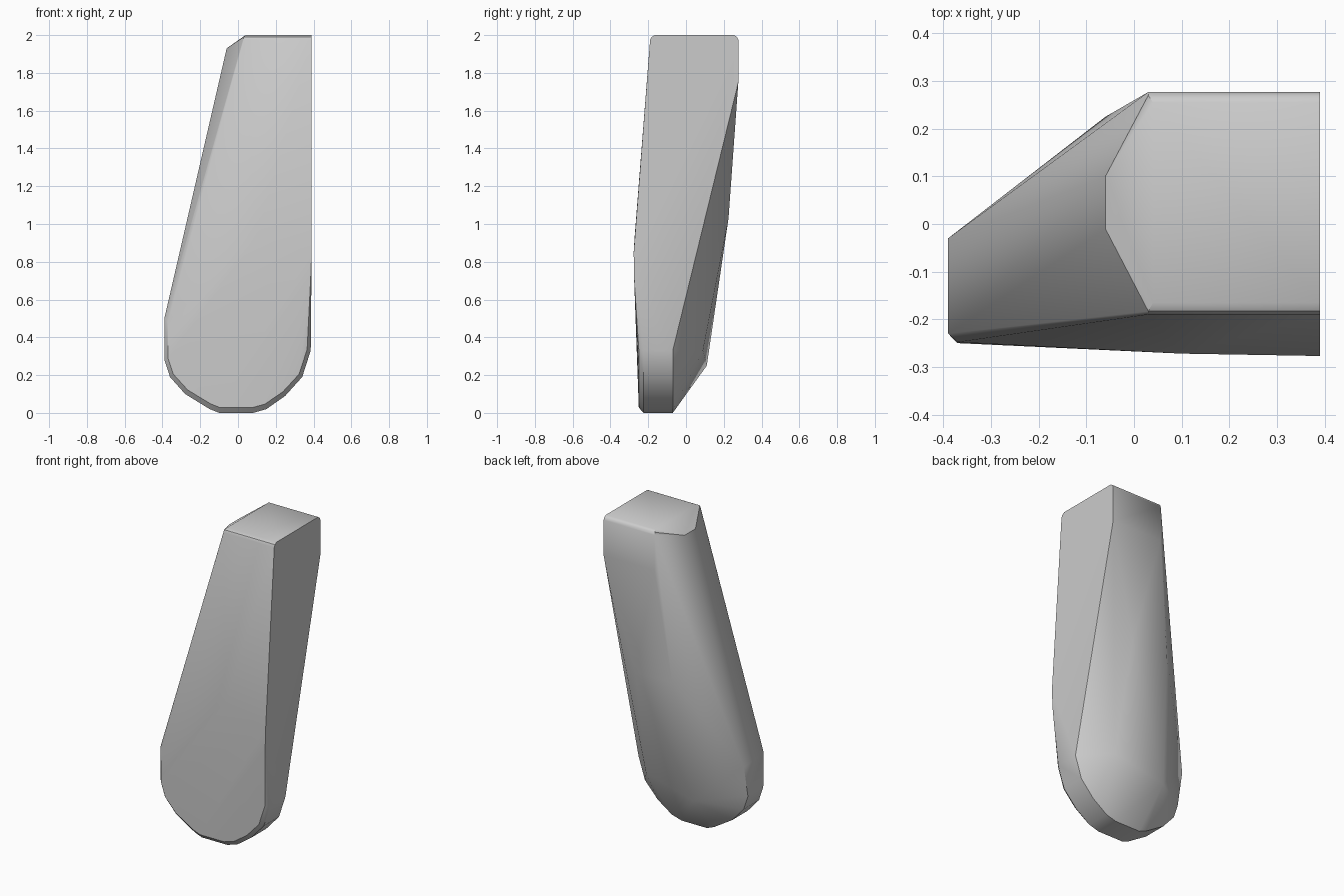
import bpy, bmesh, math

cube = bpy.data.objects.get("Cube")
if cube:
    bpy.data.objects.remove(cube, do_unlink=True)

gray = bpy.data.materials.new("plain gray")
gray.use_nodes = True
color = (0.6, 0.6, 0.6, 1)
gray.diffuse_color = color
gray.node_tree.nodes["Principled BSDF"].inputs["Base Color"].default_value = color

points = []

# Flat top with softened front and back edges
for x in (0.04, 0.39):
    points += [(x, -0.165, 2.0), (x, 0.255, 2.0)]
for x in (0.03, 0.39):
    points += [(x, -0.19, 1.975), (x, 0.277, 1.975), (x, -0.183, 1.99), (x, 0.27, 1.99)]
    points.append((x, 0.277, 1.75))

# Sloped corner beside the top
points += [(-0.06, -0.01, 1.93), (-0.06, 0.10, 1.93)]

# Shallow bulge on the front
points += [(0.10, -0.272, 0.93), (0.39, -0.277, 0.85), (0.385, -0.275, 0.72)]

# Tapering back
points += [(-0.06, 0.225, 1.03), (0.20, 0.225, 1.03),
           (-0.13, 0.11, 0.25), (0.22, 0.09, 0.33)]

# Narrow outer side
points += [(-0.39, -0.23, 0.50), (-0.39, -0.03, 0.48), (-0.37, -0.248, 0.48)]

# Rounded lower rim, with a beveled front edge
rim = [(-0.39, 0.28), (-0.36, 0.19), (-0.28, 0.10), (-0.15, 0.02), (-0.10, 0),
       (0.08, 0), (0.15, 0.02), (0.25, 0.09), (0.34, 0.19), (0.385, 0.33)]
for x, z in rim:
    points += [(x, -0.225, z), (x, -0.07, z)]
    points.append((x * 0.95, -0.25, 0.4 + (z - 0.4) * 0.93))

# Wrap the outline points in one closed body
bm = bmesh.new()
for p in points:
    bm.verts.new(p)
hull = bmesh.ops.convex_hull(bm, input=bm.verts)
loose = {v for v in hull["geom_interior"] + hull["geom_unused"]
         if isinstance(v, bmesh.types.BMVert)}
bmesh.ops.delete(bm, geom=list(loose), context="VERTS")
bmesh.ops.dissolve_limit(bm, angle_limit=math.radians(1), verts=bm.verts, edges=bm.edges)
bmesh.ops.recalc_face_normals(bm, faces=bm.faces)
mesh = bpy.data.meshes.new("tapered_body")
bm.to_mesh(mesh)
bm.free()
body = bpy.data.objects.new("tapered_body", mesh)
bpy.context.collection.objects.link(body)
mesh.materials.append(gray)

# Smooth the gentle bends and keep the hard edges
bpy.ops.object.select_all(action="DESELECT")
body.select_set(True)
bpy.context.view_layer.objects.active = body
bpy.ops.object.shade_smooth_by_angle(angle=math.radians(35))
